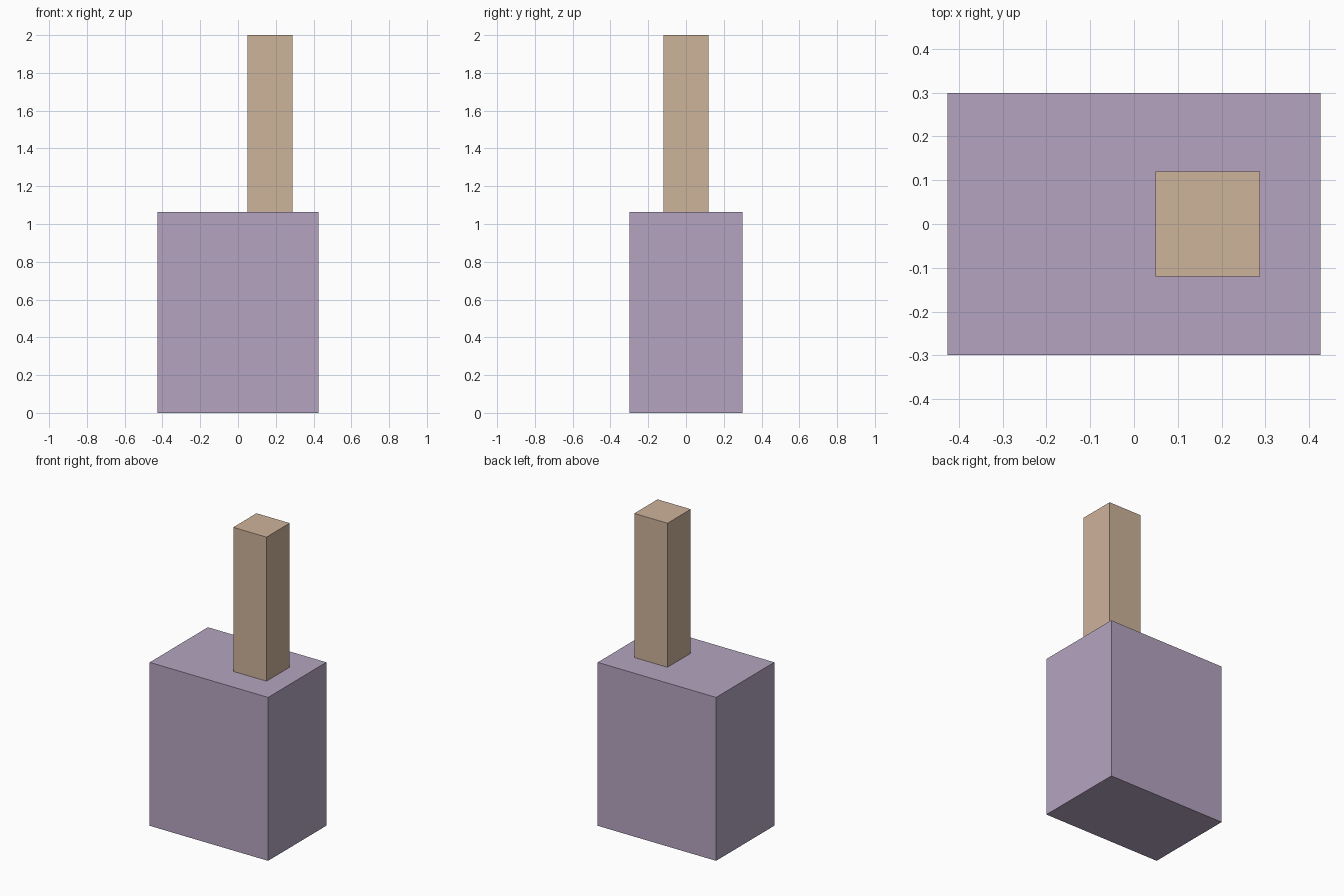
import bpy

if "Cube" in bpy.data.objects:
    bpy.data.objects.remove(bpy.data.objects["Cube"])


def material(name, color):
    mat = bpy.data.materials.new(name)
    mat.diffuse_color = (*color, 1.0)
    mat.use_nodes = True
    mat.node_tree.nodes["Principled BSDF"].inputs["Base Color"].default_value = mat.diffuse_color
    return mat


def box(name, center_xy, size, base_z, mat):
    x, y = center_xy
    bpy.ops.mesh.primitive_cube_add(size=1, location=(x, y, base_z + size[2] / 2))
    obj = bpy.context.object
    obj.name = name
    obj.scale = size
    bpy.ops.object.transform_apply(location=False, rotation=False, scale=True)
    obj.data.materials.append(mat)
    return obj


BODY_HEIGHT = 1.063

# Wide lower block
box("base_block", (0, 0), (0.852, 0.598, BODY_HEIGHT), 0,
    material("muted_purple", (0.462, 0.376, 0.527)))

# Square post standing off-centre on the block
box("upper_post", (0.169, 0), (0.239, 0.239, 2 - BODY_HEIGHT), BODY_HEIGHT,
    material("tan", (0.617, 0.451, 0.328)))
